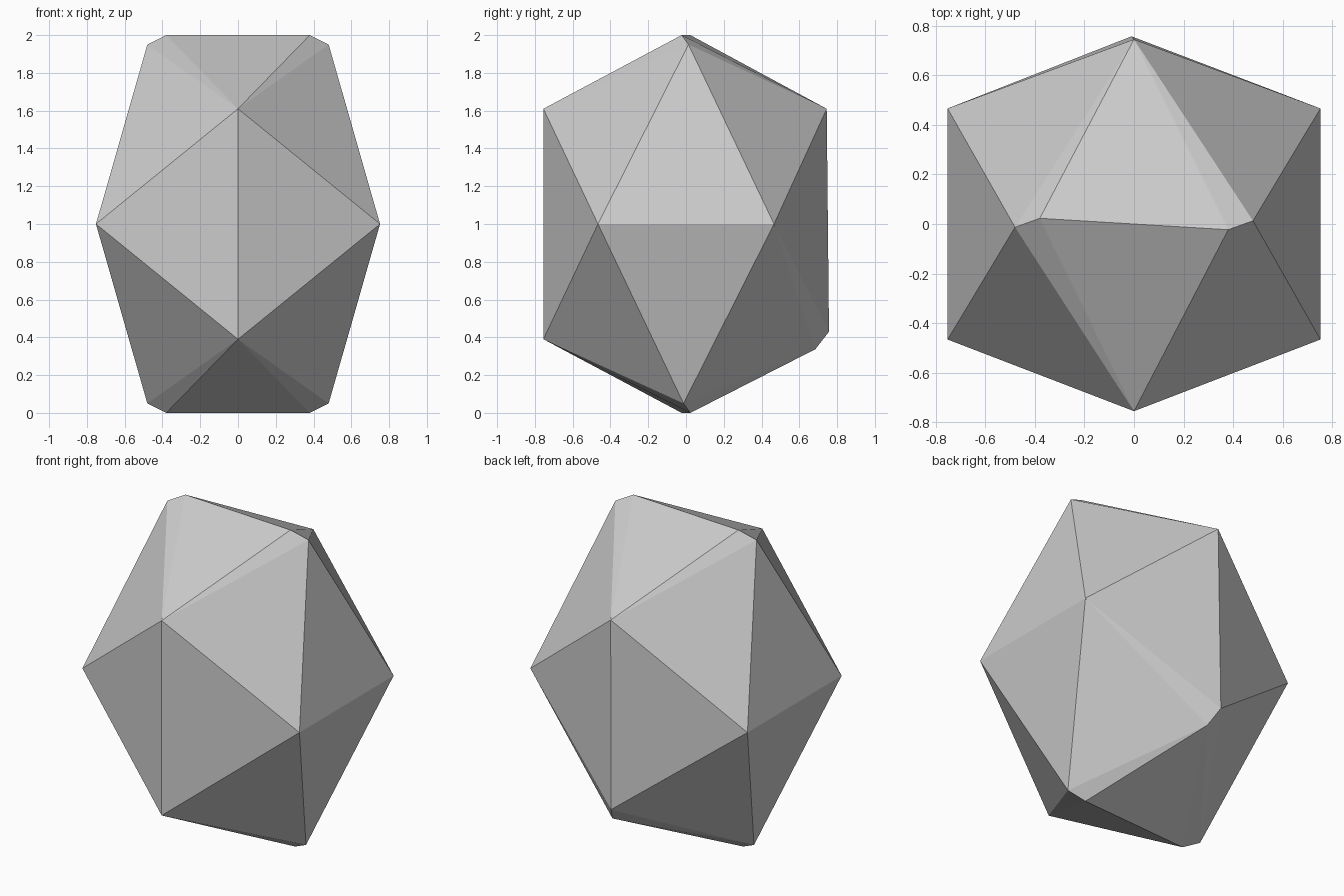
import bpy
import bmesh
from mathutils import Vector

cube = bpy.data.objects.get("Cube")
if cube:
    bpy.data.objects.remove(cube, do_unlink=True)

# Single matte grey
stone = bpy.data.materials.new("pale_grey")
stone.use_nodes = True
grey = (0.6, 0.6, 0.6, 1.0)
stone.diffuse_color = grey
stone.node_tree.nodes["Principled BSDF"].inputs["Base Color"].default_value = grey

CENTRE = Vector((0, 0, 1))
points = []

# Waist corners
for sx in (-1, 1):
    for sy in (-1, 1):
        points.append((sx * 0.752, sy * 0.466, 0))

# Front and back corners, with the lower back one chipped
points += [(0, -0.755, 0.61), (0, -0.755, -0.61), (0, 0.745, 0.61)]
points += [(-0.01, 0.757, -0.57), (0.03, 0.685, -0.663)]

# Crown and foot ridges, each with clipped ends and a slight twist
for sx in (-1, 1):
    for sz in (-1, 1):
        twist = sx * sz
        points.append((sx * 0.48, twist * 0.013, sz * 0.95))
        points.append((sx * 0.38, twist * -0.023, sz))

# Wrap the corners in a faceted convex shell
bm = bmesh.new()
for p in points:
    bm.verts.new(Vector(p) + CENTRE)
bmesh.ops.convex_hull(bm, input=bm.verts)
bmesh.ops.recalc_face_normals(bm, faces=bm.faces)

mesh = bpy.data.meshes.new("faceted_stone")
bm.to_mesh(mesh)
bm.free()
mesh.materials.append(stone)
rock = bpy.data.objects.new("faceted_stone", mesh)
bpy.context.collection.objects.link(rock)
